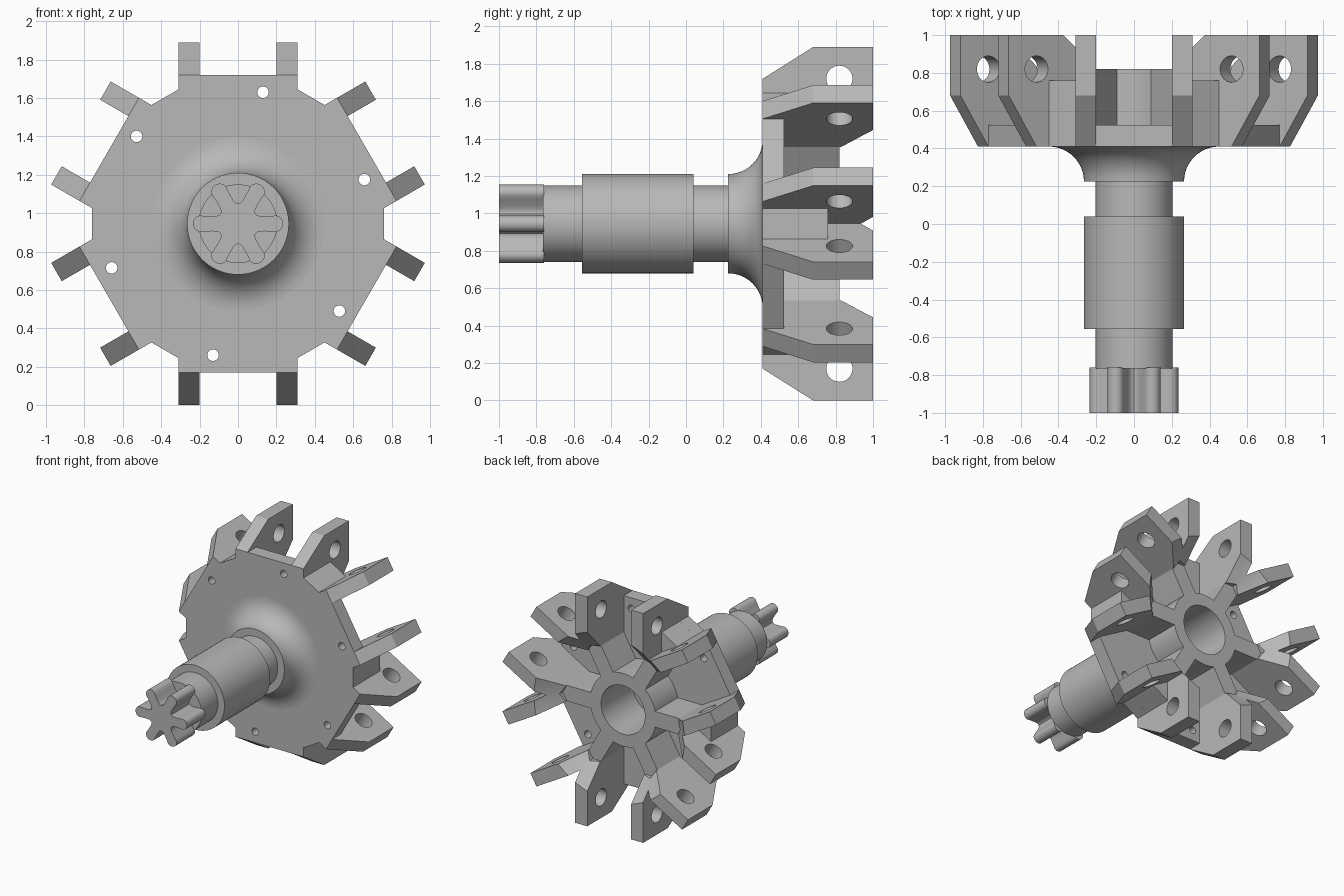
import bpy, bmesh, math
from mathutils import Matrix, Vector

if "Cube" in bpy.data.objects:
    bpy.data.objects.remove(bpy.data.objects["Cube"], do_unlink=True)

AXIS = Vector((0, 0, 0.945))      # shaft axis runs along y at this height
SECTORS = 6
STEP = 2 * math.pi / SECTORS

grey = bpy.data.materials.new("machined grey")
grey.use_nodes = True
grey.diffuse_color = (0.48, 0.48, 0.48, 1)
grey.node_tree.nodes["Principled BSDF"].inputs["Base Color"].default_value = (0.48, 0.48, 0.48, 1)


def turn(k):
    return Matrix.Rotation(k * STEP, 4, 'Y')


def prism(bm, points, depth):
    """Extrude a planar outline by a depth vector."""
    face = bm.faces.new([bm.verts.new(p) for p in points])
    new = bmesh.ops.extrude_face_region(bm, geom=[face])["geom"]
    verts = [v for v in new if isinstance(v, bmesh.types.BMVert)]
    bmesh.ops.translate(bm, verts=verts, vec=Vector(depth))


def plan(bm, outline, y0, y1):
    """Extrude an (x, z) outline along the shaft axis."""
    prism(bm, [(x, y0, z) for x, z in outline], (0, y1 - y0, 0))


def rod(bm, r1, r2, length, centre, axis, sides=32):
    rot = Vector((0, 0, 1)).rotation_difference(Vector(axis)).to_matrix().to_4x4()
    bmesh.ops.create_cone(bm, cap_ends=True, segments=sides, radius1=r1, radius2=r2,
                          depth=length, matrix=Matrix.Translation(centre) @ rot)


def finish(bm, name):
    bmesh.ops.recalc_face_normals(bm, faces=bm.faces[:])
    mesh = bpy.data.meshes.new(name)
    bm.to_mesh(mesh)
    bm.free()
    mesh.materials.append(grey)
    obj = bpy.data.objects.new(name, mesh)
    obj.location = AXIS
    bpy.context.collection.objects.link(obj)
    return obj


def cut(obj, *cutters):
    """Subtract the cutters, bake the result and remove them."""
    for c in cutters:
        c.hide_render = True
        mod = obj.modifiers.new("cut", 'BOOLEAN')
        mod.operation = 'DIFFERENCE'
        mod.solver = 'EXACT'
        mod.object = c
    bpy.context.view_layer.update()
    deps = bpy.context.evaluated_depsgraph_get()
    baked = bpy.data.meshes.new_from_object(obj.evaluated_get(deps))
    obj.modifiers.clear()
    obj.data = baked
    for c in cutters:
        bpy.data.objects.remove(c, do_unlink=True)


def smooth(obj):
    bpy.ops.object.select_all(action='DESELECT')
    obj.select_set(True)
    bpy.context.view_layer.objects.active = obj
    bpy.ops.object.shade_smooth_by_angle(angle=math.radians(32))


# Stepped shaft with flared collar and bored hub, turned from one profile
profile = [(0, -0.765), (0.205, -0.765), (0.205, -0.555), (0.265, -0.555), (0.265, 0.04),
           (0.205, 0.04), (0.205, 0.225)]
for i in range(13):
    a = i / 12 * math.pi / 2
    profile.append((0.45 - 0.185 * math.cos(a), 0.225 + 0.185 * math.sin(a)))
profile += [(0.3, 0.41), (0.3, 0.82), (0.2, 0.82), (0.2, 0.41), (0, 0.41)]
bm = bmesh.new()
ring = [bm.verts.new((r, y, 0)) for r, y in profile]
edges = [bm.edges.new(pair) for pair in zip(ring, ring[1:])]
bmesh.ops.spin(bm, geom=ring + edges, cent=(0, 0, 0), axis=(0, 1, 0),
               angle=2 * math.pi, steps=72, use_merge=True)
bmesh.ops.remove_doubles(bm, verts=bm.verts[:], dist=0.0001)
smooth(finish(bm, "shaft_and_hub"))

# Six-tooth pinion at the front end
half = [(0, 0.235), (5, 0.231), (9, 0.222), (12, 0.205), (13, 0.18), (16, 0.142),
        (19, 0.122), (24, 0.109)]
tooth = [(-a, r) for a, r in reversed(half[1:])] + half + [(30, 0.105)]
bm = bmesh.new()
outline = []
for k in range(SECTORS):
    for a, r in tooth:
        t = math.radians(a) + k * STEP
        outline.append((r * math.cos(t), r * math.sin(t)))
plan(bm, outline, -1.0, -0.76)
smooth(finish(bm, "pinion"))

# Notched hexagonal plate with bolt holes
bm = bmesh.new()
outline = []
for k in range(SECTORS):
    for x, z in ((-0.31, 0.775), (0.31, 0.775), (0.31, 0.70), ):
        p = turn(k) @ Vector((x, 0, z))
        outline.append((p.x, p.z))
    p = turn(k + 1) @ Vector((-0.31, 0, 0.70))
    outline.append((p.x, p.z))
plan(bm, outline, 0.41, 0.525)
plate = finish(bm, "plate")
bm = bmesh.new()
rod(bm, 0.25, 0.25, 0.5, (0, 0.47, 0), (0, 1, 0), 48)
for k in range(SECTORS):
    rod(bm, 0.03, 0.03, 0.5, turn(k) @ Vector((0.13, 0.47, 0.685)), (0, 1, 0), 24)
cut(plate, finish(bm, "plate_cutter"))
smooth(plate)

# Pair of drilled lugs, with inner ends trimmed by a cone
bm = bmesh.new()
side = [(0.41, 0.476), (0.41, 0.775), (0.68, 0.945), (1.0, 0.945), (1.0, 0.476)]
for x in (-0.31, 0.2):
    prism(bm, [(x, y, z) for y, z in side], (0.11, 0, 0))
lugs = finish(bm, "lug_pair_1")
bm = bmesh.new()
rod(bm, 0.07, 0.07, 1.0, (0, 0.82, 0.775), (1, 0, 0))
drill = finish(bm, "lug_drill")
bm = bmesh.new()
rod(bm, 0.505, 0.735, 0.23, (0, 0.935, 0), (0, 1, 0), 96)
cut(lugs, drill, finish(bm, "cone_cutter"))
smooth(lugs)
for k in range(1, SECTORS):
    copy = lugs.copy()
    copy.name = f"lug_pair_{k + 1}"
    copy.rotation_euler.y = k * STEP
    bpy.context.collection.objects.link(copy)

# Spokes from hub to lugs, and the corner webs between lug pairs
bm = bmesh.new()
plan(bm, [(-0.065, 0.25), (0.065, 0.25), (0.065, 0.56), (-0.065, 0.56)], 0.45, 0.82)
plan(bm, [(-0.0815, 0.761), (0.0815, 0.761), (0, 0.62)], 0.41, 0.76)
first = finish(bm, "spoke_and_web_1")
first.rotation_euler.y = STEP / 2
for k in range(1, SECTORS):
    copy = first.copy()
    copy.name = f"spoke_and_web_{k + 1}"
    copy.rotation_euler.y = (k + 0.5) * STEP
    bpy.context.collection.objects.link(copy)
